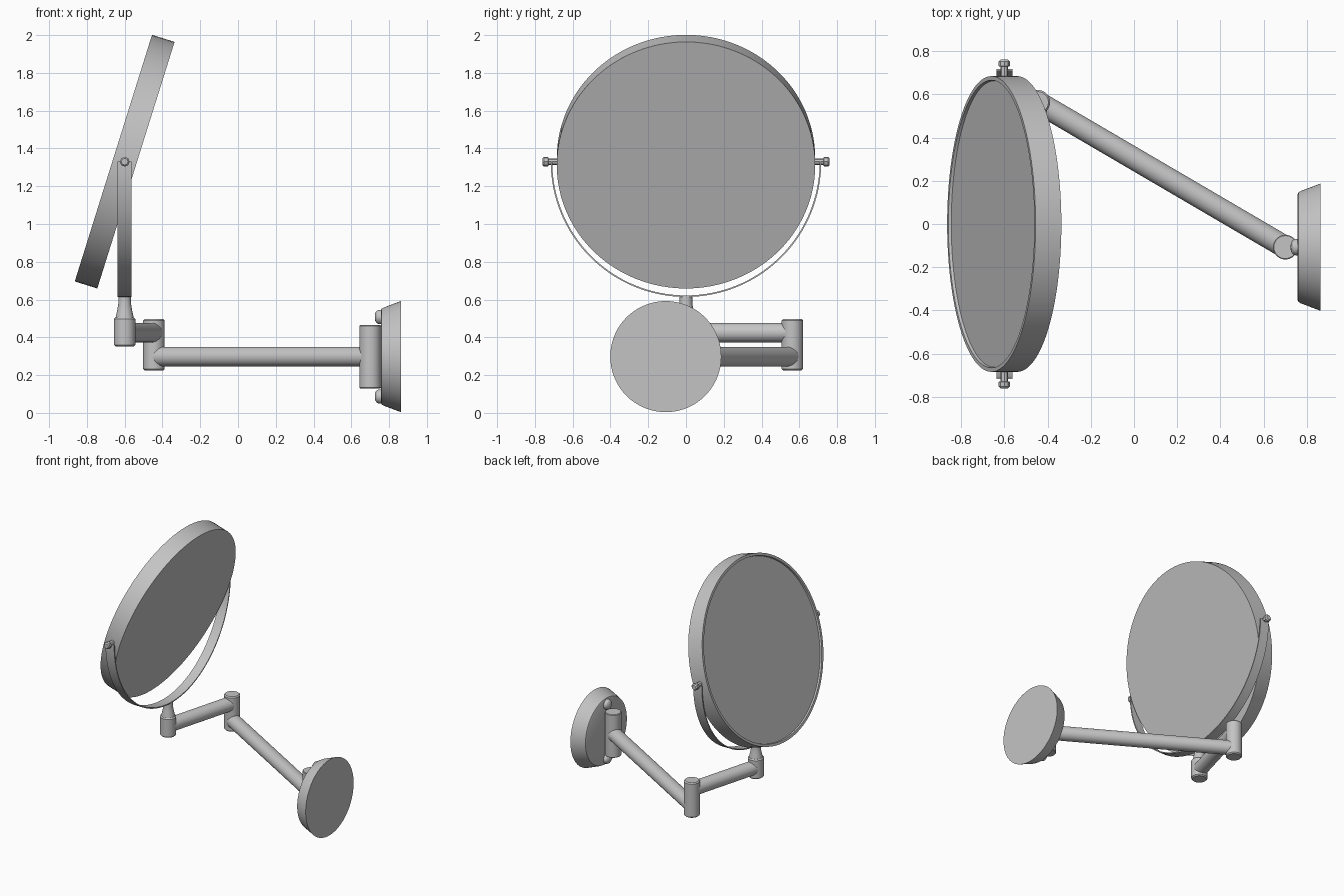
import bpy
import bmesh
from math import sin, cos, pi, radians
from mathutils import Vector

cube = bpy.data.objects.get("Cube")
if cube:
    bpy.data.objects.remove(cube, do_unlink=True)

GREY = (0.55, 0.55, 0.55, 1.0)
metal = bpy.data.materials.new("grey metal")
metal.use_nodes = True
metal.diffuse_color = GREY
metal.node_tree.nodes["Principled BSDF"].inputs["Base Color"].default_value = GREY


def finish(name, bm):
    """Turn a bmesh into a smooth object with sharp edges kept."""
    bmesh.ops.recalc_face_normals(bm, faces=bm.faces)
    me = bpy.data.meshes.new(name)
    bm.to_mesh(me)
    bm.free()
    me.materials.append(metal)
    me.shade_smooth()
    me.set_sharp_from_angle(angle=radians(30))
    ob = bpy.data.objects.new(name, me)
    bpy.context.collection.objects.link(ob)
    return ob


def lathe(name, origin, axis, profile, sides=40):
    """Revolve (radius, distance) points around an axis and cap both ends."""
    origin = Vector(origin)
    turn = Vector(axis).to_track_quat("Z", "Y")
    bm = bmesh.new()
    rings = []
    for r, h in profile:
        rings.append([bm.verts.new(origin + turn @ Vector(
            (r * cos(2 * pi * i / sides), r * sin(2 * pi * i / sides), h)))
            for i in range(sides)])
    for a, b in zip(rings, rings[1:]):
        for i in range(sides):
            j = (i + 1) % sides
            bm.faces.new((a[i], a[j], b[j], b[i]))
    bm.faces.new(rings[0])
    bm.faces.new(rings[-1])
    return finish(name, bm)


def post(name, x, y, z0, z1, r=0.057, c=0.008):
    """Upright cylinder with softened rims."""
    return lathe(name, (x, y, 0), (0, 0, 1),
                 [(r - c, z0), (r, z0 + c), (r, z1 - c), (r - c, z1)])


def rod(name, a, b, r):
    a, b = Vector(a), Vector(b)
    return lathe(name, a, b - a, [(r, 0), (r, (b - a).length)])


# Key positions
PIVOT = Vector((-0.60, 0, 1.33))
ELBOW = (-0.445, 0.563)
WALL_X, WALL_Y, ARM_Z = 0.70, -0.107, 0.298
TILT = radians(17.4)

# Round mirror: tilted drum with a shallow recessed glass on its -x side
R, HALF = 0.684, 0.0625
lathe("mirror_head", PIVOT, (cos(TILT), 0, -sin(TILT)),
      [(0.662, -HALF + 0.013), (0.665, -HALF), (R, -HALF), (R, HALF)], 96)

# Half-ring yoke strap
bm = bmesh.new()
steps, rows = 64, []
for i in range(steps + 1):
    t = pi + pi * i / steps
    rows.append([bm.verts.new(PIVOT + Vector((x, r * cos(t), r * sin(t))))
                 for x, r in ((-0.037, 0.708), (0.037, 0.708),
                              (0.037, 0.716), (-0.037, 0.716))])
for a, b in zip(rows, rows[1:]):
    for k in range(4):
        m = (k + 1) % 4
        bm.faces.new((a[k], a[m], b[m], b[k]))
bm.faces.new(rows[0])
bm.faces.new(rows[-1])
finish("yoke", bm)

# Pivot bolts on both sides of the mirror
for side, s in (("left", 1), ("right", -1)):
    lathe("pivot_bolt_" + side, PIVOT, (0, s, 0),
          [(0.018, 0.66), (0.018, 0.728), (0.026, 0.73),
           (0.026, 0.752), (0.018, 0.76)], 8)

# Flared stem and its socket
lathe("stem", (PIVOT.x, 0, 0), (0, 0, 1),
      [(0.05, 0.49), (0.047, 0.51), (0.039, 0.545), (0.034, 0.575), (0.033, 0.62)])
post("stem_socket", PIVOT.x, 0, 0.352, 0.505)

# Folding arm: two tubes joined at the elbow
rod("upper_arm", (PIVOT.x, 0, 0.425), (*ELBOW, 0.425), 0.052)
post("elbow_post", *ELBOW, 0.225, 0.497)
rod("lower_arm", (*ELBOW, ARM_Z), (WALL_X, WALL_Y, ARM_Z), 0.052)
post("wall_post", WALL_X, WALL_Y, 0.13, 0.465, c=0.004)

# Wall plate, wide side against the wall
lathe("wall_plate", (0, WALL_Y, ARM_Z), (1, 0, 0),
      [(0.246, 0.757), (0.254, 0.761), (0.26, 0.772), (0.294, 0.862)], 72)

# Domed screws above and below the wall post
for label, z in (("upper", 0.508), ("lower", 0.087)):
    lathe("plate_screw_" + label, (0.765, WALL_Y, z), (-1, 0, 0),
          [(0.038, 0), (0.038, 0.018), (0.033, 0.03), (0.022, 0.038), (0.008, 0.041)], 24)
